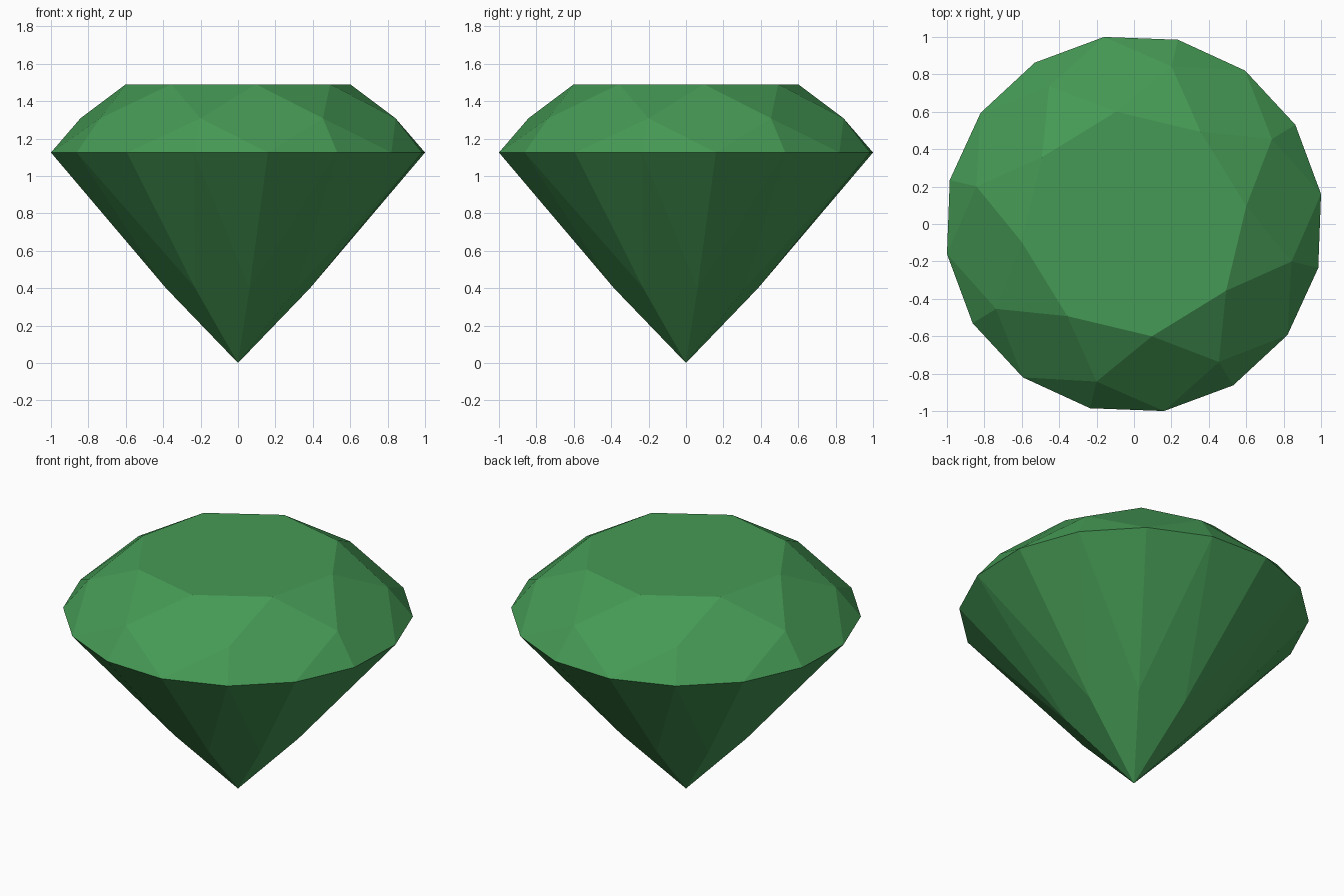
import bpy, bmesh, math

if "Cube" in bpy.data.objects:
    bpy.data.objects.remove(bpy.data.objects["Cube"])

START = math.radians(9.1)        # rotation of the first main facet
STEP = math.radians(22.5)        # sixteen-sided girdle
GIRDLE_R, GIRDLE_Z = 1.0127, 1.125

bm = bmesh.new()


def ring(radius, z, steps):
    """Vertices at the given multiples of the girdle step."""
    return [bm.verts.new((radius * math.cos(START + k * STEP),
                          radius * math.sin(START + k * STEP), z)) for k in steps]


even, odd = range(0, 16, 2), range(1, 16, 2)
culet = bm.verts.new((0, 0, 0))
lower = ring(0.39, 0.40, even)
girdle = ring(GIRDLE_R, GIRDLE_Z, range(16))
crown = ring(0.866, 1.308, odd)
table = ring(0.608, 1.49, even)

bm.faces.new(table)
for i in range(8):
    j = (i + 1) % 8
    g0, g1, g2 = girdle[2 * i], girdle[2 * i + 1], girdle[2 * j]
    # Crown: star, kite and two upper girdle facets
    bm.faces.new((table[i], crown[i], table[j]))
    bm.faces.new((table[i], crown[i - 1], g0, crown[i]))
    bm.faces.new((crown[i], g0, g1))
    bm.faces.new((crown[i], g1, g2))
    # Pavilion: main kite and two lower girdle facets
    bm.faces.new((culet, lower[j], g1, lower[i]))
    bm.faces.new((lower[i], g1, g0))
    bm.faces.new((lower[j], g2, g1))

bmesh.ops.recalc_face_normals(bm, faces=bm.faces)
mesh = bpy.data.meshes.new("gemstone")
bm.to_mesh(mesh)
bm.free()

green = bpy.data.materials.new("emerald green")
green.diffuse_color = (0.06, 0.32, 0.09, 1)
green.use_nodes = True
green.node_tree.nodes["Principled BSDF"].inputs["Base Color"].default_value = green.diffuse_color
mesh.materials.append(green)
gem = bpy.data.objects.new("gemstone", mesh)
bpy.context.collection.objects.link(gem)
